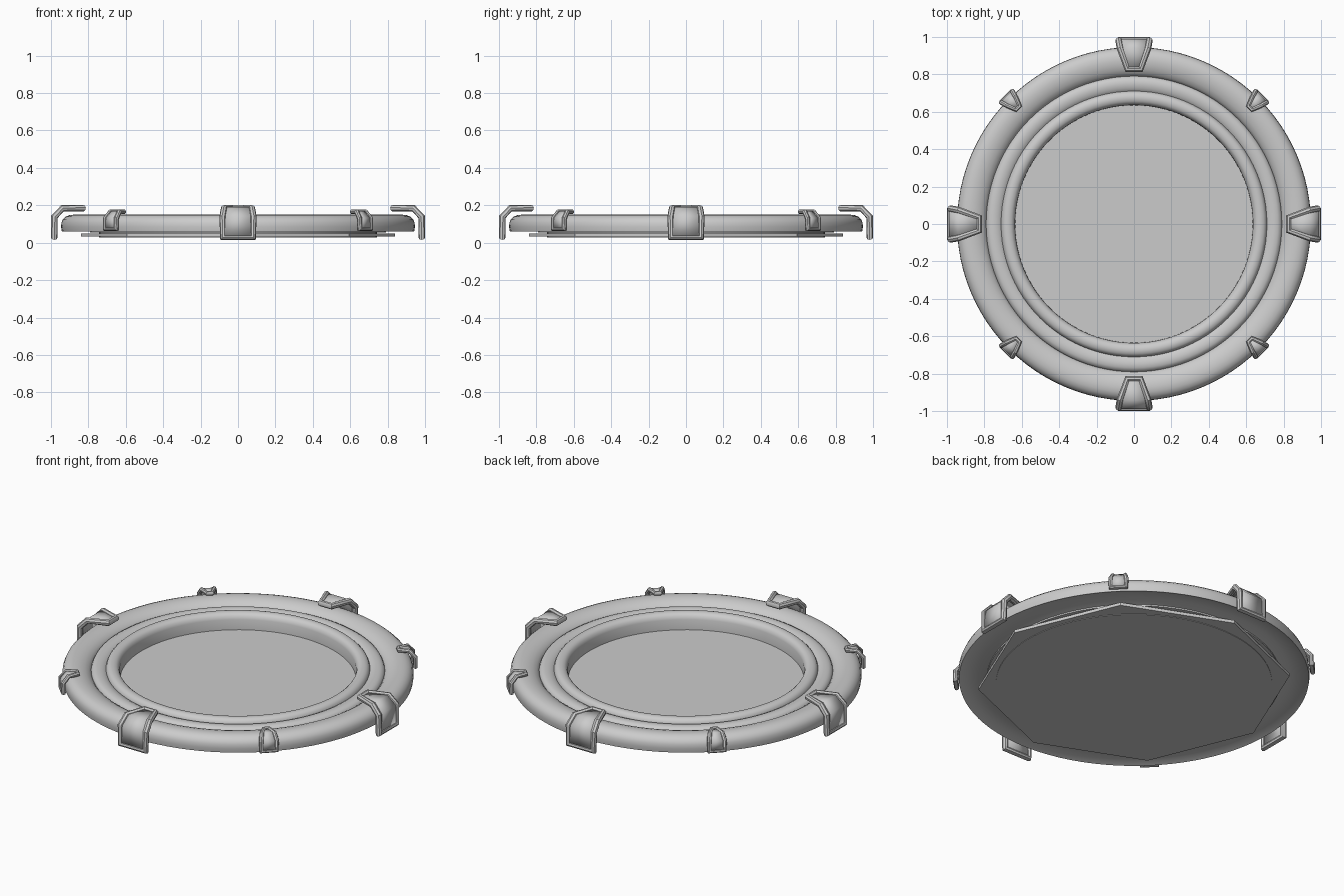
import bpy, bmesh, math
from mathutils import Vector

if "Cube" in bpy.data.objects:
    bpy.data.objects.remove(bpy.data.objects["Cube"])

metal = bpy.data.materials.new("light_grey")
metal.diffuse_color = (0.6, 0.6, 0.6, 1)
metal.use_nodes = True
metal.node_tree.nodes["Principled BSDF"].inputs["Base Color"].default_value = metal.diffuse_color


def finish(ob, angle=40):
    ob.data.materials.append(metal)
    bpy.ops.object.select_all(action='DESELECT')
    bpy.context.view_layer.objects.active = ob
    ob.select_set(True)
    bpy.ops.object.shade_smooth_by_angle(angle=math.radians(angle))


def mesh_object(name, bm, angle=40):
    bmesh.ops.recalc_face_normals(bm, faces=bm.faces)
    me = bpy.data.meshes.new(name)
    bm.to_mesh(me)
    bm.free()
    ob = bpy.data.objects.new(name, me)
    bpy.context.collection.objects.link(ob)
    finish(ob, angle)
    return ob


def lathe(name, profile, steps=96):
    """Closed (radius, height) profile turned around z."""
    bm = bmesh.new()
    rings = [[bm.verts.new((r * math.cos(a), r * math.sin(a), z)) for r, z in profile]
             for a in (2 * math.pi * i / steps for i in range(steps))]
    n = len(profile)
    for i in range(steps):
        p, q = rings[i], rings[(i + 1) % steps]
        for j in range(n):
            k = (j + 1) % n
            bm.faces.new((p[j], q[j], q[k], p[k]))
    return mesh_object(name, bm)


def plate(name, radius, depth, z, sides):
    bm = bmesh.new()
    bmesh.ops.create_cone(bm, cap_ends=True, segments=sides, radius1=radius,
                          radius2=radius, depth=depth)
    bmesh.ops.translate(bm, verts=bm.verts, vec=(0, 0, z))
    # first corner on the x axis
    first = max(bm.verts, key=lambda v: v.co.x)
    turn = -math.atan2(first.co.y, first.co.x)
    for v in bm.verts:
        c, s = math.cos(turn), math.sin(turn)
        v.co.xy = (v.co.x * c - v.co.y * s, v.co.x * s + v.co.y * c)
    return mesh_object(name, bm, 30)


def bracket(name, angle, path, tube):
    """Clamp bent over the rim: round frame with a recessed panel.
    path holds (radius, height, half width) from foot to inner end."""
    c, s = math.cos(angle), math.sin(angle)

    def place(r, w, z):
        return Vector((r * c - w * s, r * s + w * c, z))

    # round frame
    loop = [place(r, w, z) for r, z, w in path] + \
           [place(r, -w, z) for r, z, w in reversed(path)]
    cu = bpy.data.curves.new(name + "_frame", 'CURVE')
    cu.dimensions = '3D'
    cu.bevel_depth = tube
    cu.bevel_resolution = 2
    sp = cu.splines.new('POLY')
    sp.points.add(len(loop) - 1)
    for p, co in zip(sp.points, loop):
        p.co = (*co, 1)
    sp.use_cyclic_u = True
    ob = bpy.data.objects.new(name + "_frame", cu)
    bpy.context.collection.objects.link(ob)
    bpy.ops.object.select_all(action='DESELECT')
    bpy.context.view_layer.objects.active = ob
    ob.select_set(True)
    bpy.ops.object.convert(target='MESH')
    finish(bpy.context.object)

    # recessed panel
    bm = bmesh.new()
    rows = [[bm.verts.new(place(r, k * w, z)) for k in (-1, 1)] for r, z, w in path]
    for a, b in zip(rows, rows[1:]):
        bm.faces.new((a[0], a[1], b[1], b[0]))
    panel = mesh_object(name + "_panel", bm, 20)
    mod = panel.modifiers.new("thickness", 'SOLIDIFY')
    mod.thickness = tube * 0.9
    mod.offset = 0


# ring body: rounded rim, lower middle step, raised inner lip
lathe("outer_rim", [
    (0.942, 0.060), (0.946, 0.085), (0.944, 0.108), (0.936, 0.126), (0.920, 0.140),
    (0.900, 0.148), (0.875, 0.150), (0.850, 0.147), (0.825, 0.139), (0.803, 0.126),
    (0.790, 0.110), (0.785, 0.090), (0.785, 0.062), (0.840, 0.075), (0.900, 0.075)])
lathe("middle_ring", [
    (0.792, 0.055), (0.792, 0.108), (0.784, 0.124), (0.768, 0.132), (0.748, 0.134),
    (0.728, 0.130), (0.712, 0.122), (0.700, 0.110), (0.700, 0.055)])
lathe("inner_lip", [
    (0.712, 0.050), (0.712, 0.118), (0.706, 0.134), (0.694, 0.145), (0.675, 0.149),
    (0.656, 0.145), (0.643, 0.134), (0.636, 0.115), (0.635, 0.050)])

# floor: octagonal backing plate and round centre disc
plate("backing_plate", 0.84, 0.018, 0.041, 8)
plate("centre_disc", 0.743, 0.026, 0.042, 96)

# four large clamps on the axes, four small ones on the diagonals
large = [(0.982, 0.028, 0.082), (0.982, 0.138, 0.082), (0.938, 0.184, 0.074), (0.828, 0.184, 0.036)]
small = [(0.962, 0.073, 0.042), (0.962, 0.130, 0.042), (0.932, 0.165, 0.034), (0.878, 0.165, 0.014)]
for i in range(4):
    bracket(f"large_clamp_{i + 1}", i * math.pi / 2, large, 0.018)
    bracket(f"small_clamp_{i + 1}", (i + 0.5) * math.pi / 2, small, 0.013)
